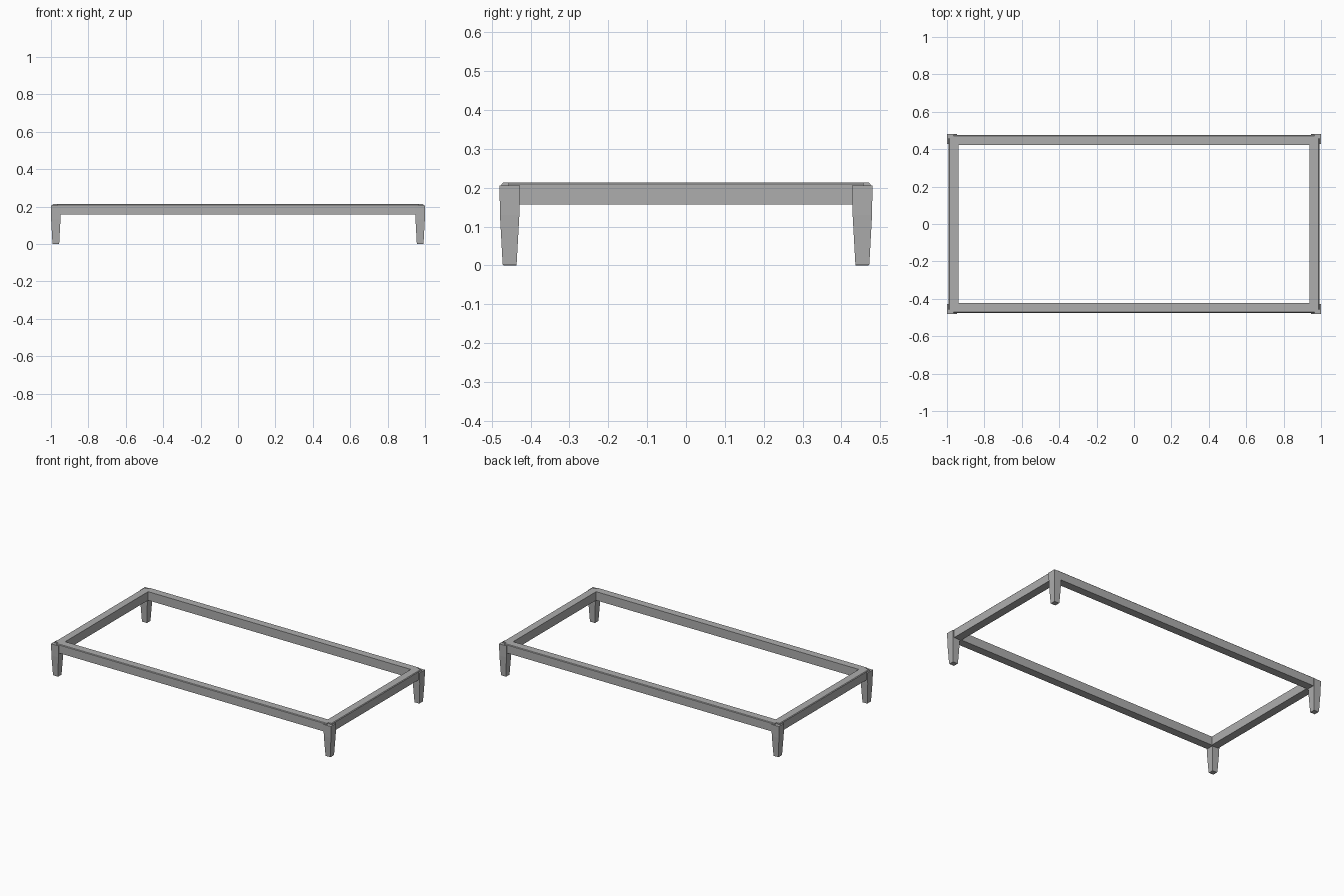
import bpy, bmesh

cube = bpy.data.objects.get("Cube")
if cube:
    bpy.data.objects.remove(cube, do_unlink=True)

grey = bpy.data.materials.new("plain grey")
grey.use_nodes = True
colour = (0.42, 0.42, 0.42, 1)
grey.diffuse_color = colour
grey.node_tree.nodes["Principled BSDF"].inputs["Base Color"].default_value = colour


def loft(name, sections):
    """Solid through stacked rectangles (x0, x1, y0, y1, z)."""
    bm = bmesh.new()
    rings = []
    for x0, x1, y0, y1, z in sections:
        corners = ((x0, y0), (x1, y0), (x1, y1), (x0, y1))
        rings.append([bm.verts.new((x, y, z)) for x, y in corners])
    bm.faces.new(rings[0][::-1])
    bm.faces.new(rings[-1])
    for low, high in zip(rings, rings[1:]):
        for i in range(4):
            j = (i + 1) % 4
            bm.faces.new((low[i], low[j], high[j], high[i]))
    bmesh.ops.recalc_face_normals(bm, faces=bm.faces)
    mesh = bpy.data.meshes.new(name)
    bm.to_mesh(mesh)
    bm.free()
    mesh.materials.append(grey)
    obj = bpy.data.objects.new(name, mesh)
    bpy.context.collection.objects.link(obj)
    return obj


LOW, HIGH, EDGE = 0.157, 0.213, 0.004

# Long rails, with a small chamfer along the outer top edge
for side, s in (("front", -1), ("back", 1)):
    def long_section(outer, z):
        y0, y1 = sorted((s * 0.423, s * outer))
        return (-0.965, 0.965, y0, y1, z)
    loft(side + "_rail", [long_section(0.475, LOW),
                          long_section(0.475, HIGH - EDGE),
                          long_section(0.475 - EDGE, HIGH)])

# Short rails, stopping short of the corners to leave a notch
for side, s in (("right", -1), ("left", 1)):
    def short_section(outer, z):
        x0, x1 = sorted((s * 0.939, s * outer))
        return (x0, x1, -0.457, 0.457, z)
    loft(side + "_rail", [short_section(0.991, LOW),
                          short_section(0.991, HIGH - EDGE),
                          short_section(0.991 - EDGE, HIGH)])

# Tapered corner legs: inset from the outer corner, width, height
PROFILE = ((0.010, 0.033, 0), (0.008, 0.036, 0.003),
           (0.001, 0.050, 0.13), (0, 0.053, 0.205))
for end, sy in (("front", -1), ("back", 1)):
    for side, sx in (("right", -1), ("left", 1)):
        sections = []
        for inset, width, z in PROFILE:
            x0, x1 = sorted((sx * (1 - inset), sx * (1 - inset - width)))
            y0, y1 = sorted((sy * (0.48 - inset), sy * (0.48 - inset - width)))
            sections.append((x0, x1, y0, y1, z))
        loft(end + "_" + side + "_leg", sections)
